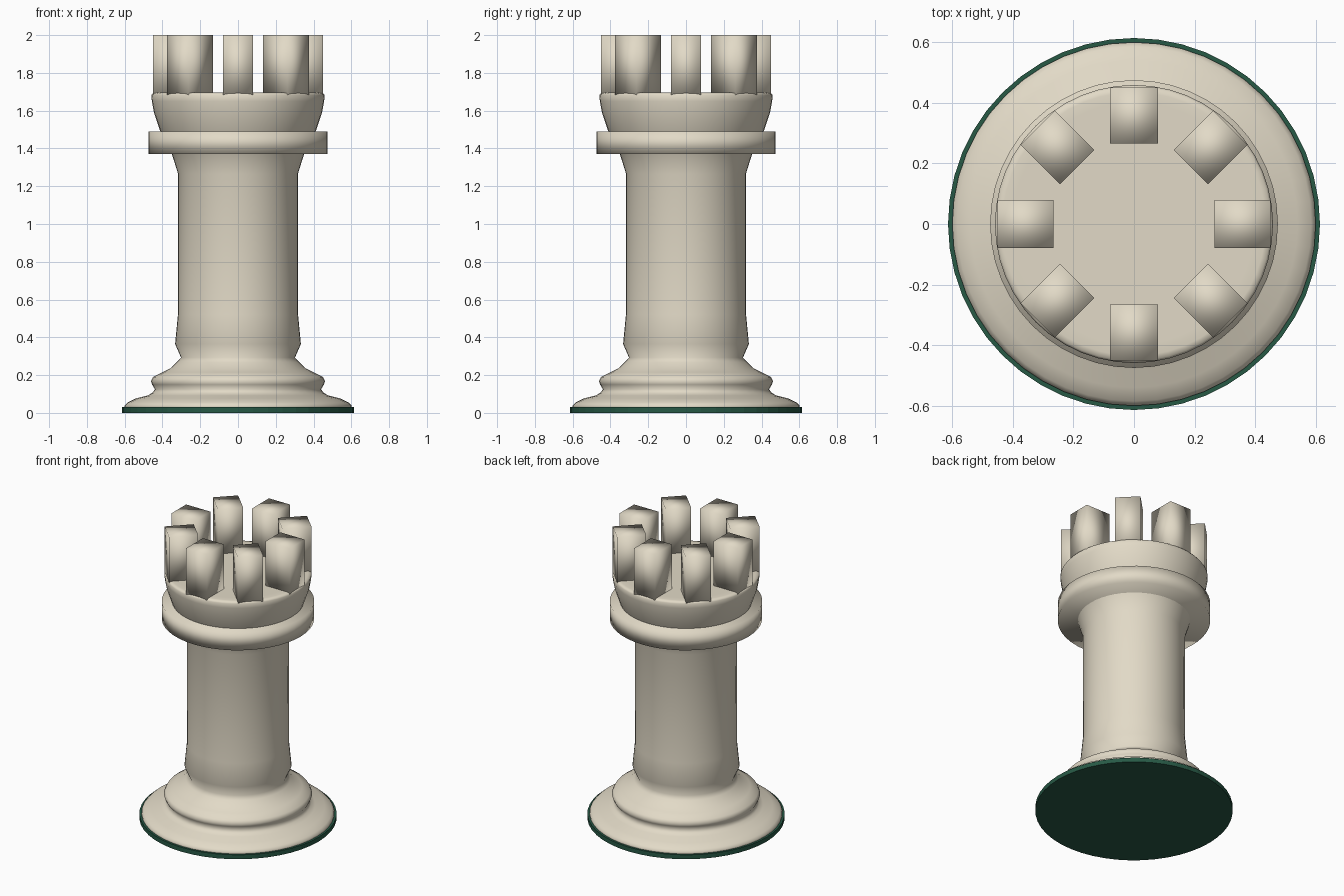
import bpy, bmesh, math
from mathutils import Matrix

if "Cube" in bpy.data.objects:
    bpy.data.objects.remove(bpy.data.objects["Cube"])

SEG = 48

def material(name, color):
    m = bpy.data.materials.new(name)
    m.diffuse_color = color
    m.use_nodes = True
    m.node_tree.nodes["Principled BSDF"].inputs["Base Color"].default_value = m.diffuse_color
    return m

ivory = material("ivory", (0.76, 0.70, 0.57, 1))
green = material("green_felt", (0.02, 0.10, 0.06, 1))

def finish(name, bm, mat, smooth=True):
    bmesh.ops.recalc_face_normals(bm, faces=bm.faces)
    me = bpy.data.meshes.new(name)
    bm.to_mesh(me)
    bm.free()
    me.materials.append(mat)
    for p in me.polygons:
        p.use_smooth = smooth
    ob = bpy.data.objects.new(name, me)
    bpy.context.collection.objects.link(ob)
    return ob

def lathe(name, profile, mat, smooth=True):
    """Revolve (radius, z) points around z and cap both ends."""
    bm = bmesh.new()
    rings = [[bm.verts.new((r * math.cos(a), r * math.sin(a), z))
              for a in (2 * math.pi * i / SEG for i in range(SEG))]
             for r, z in profile]
    for lo, hi in zip(rings, rings[1:]):
        for i in range(SEG):
            j = (i + 1) % SEG
            bm.faces.new((lo[i], lo[j], hi[j], hi[i]))
    bm.faces.new(rings[0][::-1])
    bm.faces.new(rings[-1])
    return finish(name, bm, mat, smooth)

# Turned tower body: foot, collar, shaft and flared head
lathe("tower_body", [
    (0.60, 0.02), (0.60, 0.04), (0.585, 0.055), (0.54, 0.077), (0.48, 0.092),
    (0.455, 0.105), (0.44, 0.125), (0.455, 0.15), (0.461, 0.168), (0.45, 0.19),
    (0.40, 0.215), (0.36, 0.235), (0.325, 0.268), (0.302, 0.293), (0.333, 0.365),
    (0.318, 0.52), (0.317, 1.265), (0.35, 1.37), (0.413, 1.495),
    (0.445, 1.59), (0.456, 1.65), (0.459, 1.682), (0.452, 1.692), (0.435, 1.695),
    (0.40, 1.695)], ivory)

# Felt pad under the foot
lathe("felt_pad", [(0.614, 0.0), (0.614, 0.03)], green, smooth=False)

# Band below the battlements
lathe("head_band", [(0.475, 1.37), (0.475, 1.49)], ivory)

# Eight battlement blocks around the rim
bm = bmesh.new()
for k in range(8):
    m = (Matrix.Rotation(k * math.pi / 4, 4, 'Z')
         @ Matrix.Translation((0.358, 0, 1.8375))
         @ Matrix.Diagonal((0.184, 0.16, 0.325, 1)))
    bmesh.ops.create_cube(bm, size=1, matrix=m)
finish("battlements", bm, ivory)
